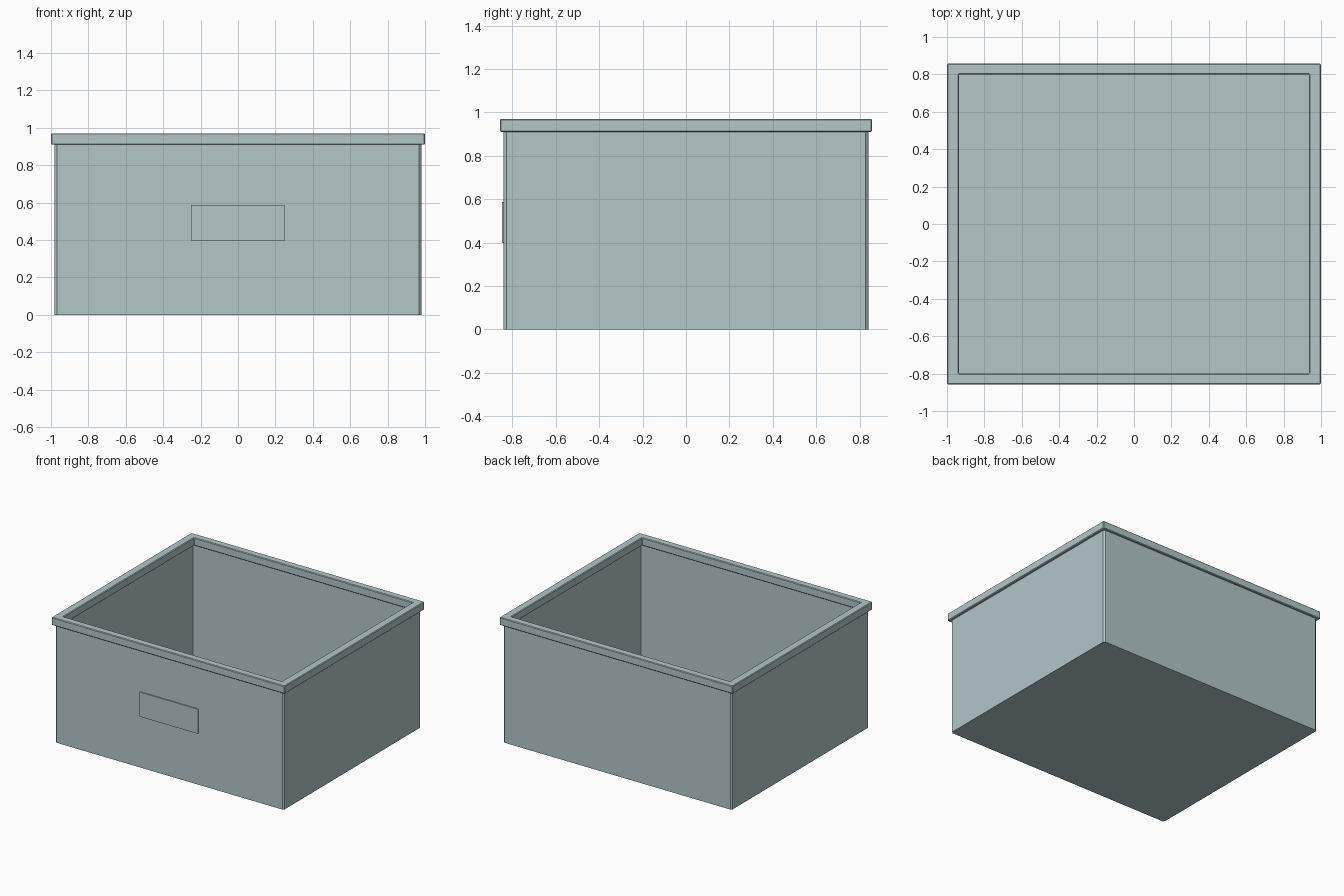
import bpy
import bmesh

if "Cube" in bpy.data.objects:
    bpy.data.objects.remove(bpy.data.objects["Cube"], do_unlink=True)

# Single painted-metal colour
paint = bpy.data.materials.new("pale grey green")
paint.use_nodes = True
colour = (0.451, 0.571, 0.584, 1)
paint.diffuse_color = colour
paint.node_tree.nodes["Principled BSDF"].inputs["Base Color"].default_value = colour


def finish(name, bm):
    bmesh.ops.recalc_face_normals(bm, faces=bm.faces)
    mesh = bpy.data.meshes.new(name)
    bm.to_mesh(mesh)
    bm.free()
    mesh.materials.append(paint)
    obj = bpy.data.objects.new(name, mesh)
    bpy.context.collection.objects.link(obj)
    return obj


def stack_rectangles(levels, closed):
    """Skin rectangles given as (half width, half depth, height);
    closed joins last to first, otherwise the two ends are capped."""
    bm = bmesh.new()
    loops = [[bm.verts.new((sx * x, sy * y, z))
              for sx, sy in ((-1, -1), (1, -1), (1, 1), (-1, 1))]
             for x, y, z in levels]
    pairs = list(zip(loops, loops[1:]))
    if closed:
        pairs.append((loops[-1], loops[0]))
    else:
        bm.faces.new(loops[0])
        bm.faces.new(loops[-1])
    for a, b in pairs:
        for i in range(4):
            j = (i + 1) % 4
            bm.faces.new((a[i], a[j], b[j], b[i]))
    return bm


def add_bevel(obj, width):
    mod = obj.modifiers.new("Bevel", 'BEVEL')
    mod.width = width
    mod.segments = 1
    mod.limit_method = 'ANGLE'


# Thin-walled open bin with chamfered outer corners
half_x, half_y, wall, height = 0.98, 0.84, 0.02, 0.915
bm = stack_rectangles([
    (half_x, half_y, 0),
    (half_x, half_y, height),
    (half_x - wall, half_y - wall, height),
    (half_x - wall, half_y - wall, wall)], False)
bm.edges.ensure_lookup_table()
corners = [e for e in bm.edges
           if all(abs(v.co.x) > half_x - wall / 2 for v in e.verts)
           and abs(e.verts[0].co.z - e.verts[1].co.z) > height / 2]
bmesh.ops.bevel(bm, geom=corners, offset=0.012, segments=1, affect='EDGES')
finish("bin_body", bm)

# Rim overhanging the walls inside and outside
rim = finish("top_rim", stack_rectangles([
    (1.0, 0.857, 0.91), (1.0, 0.857, 0.971),
    (0.936, 0.80, 0.971), (0.936, 0.80, 0.91)], True))
add_bevel(rim, 0.005)

# Raised blank label plate on the front
bm = bmesh.new()
bmesh.ops.create_cube(bm, size=1)
bmesh.ops.scale(bm, vec=(0.5, 0.009, 0.19), verts=bm.verts)
bmesh.ops.translate(bm, vec=(0, -half_y - 0.0045, 0.493), verts=bm.verts)
finish("label_plate", bm)
